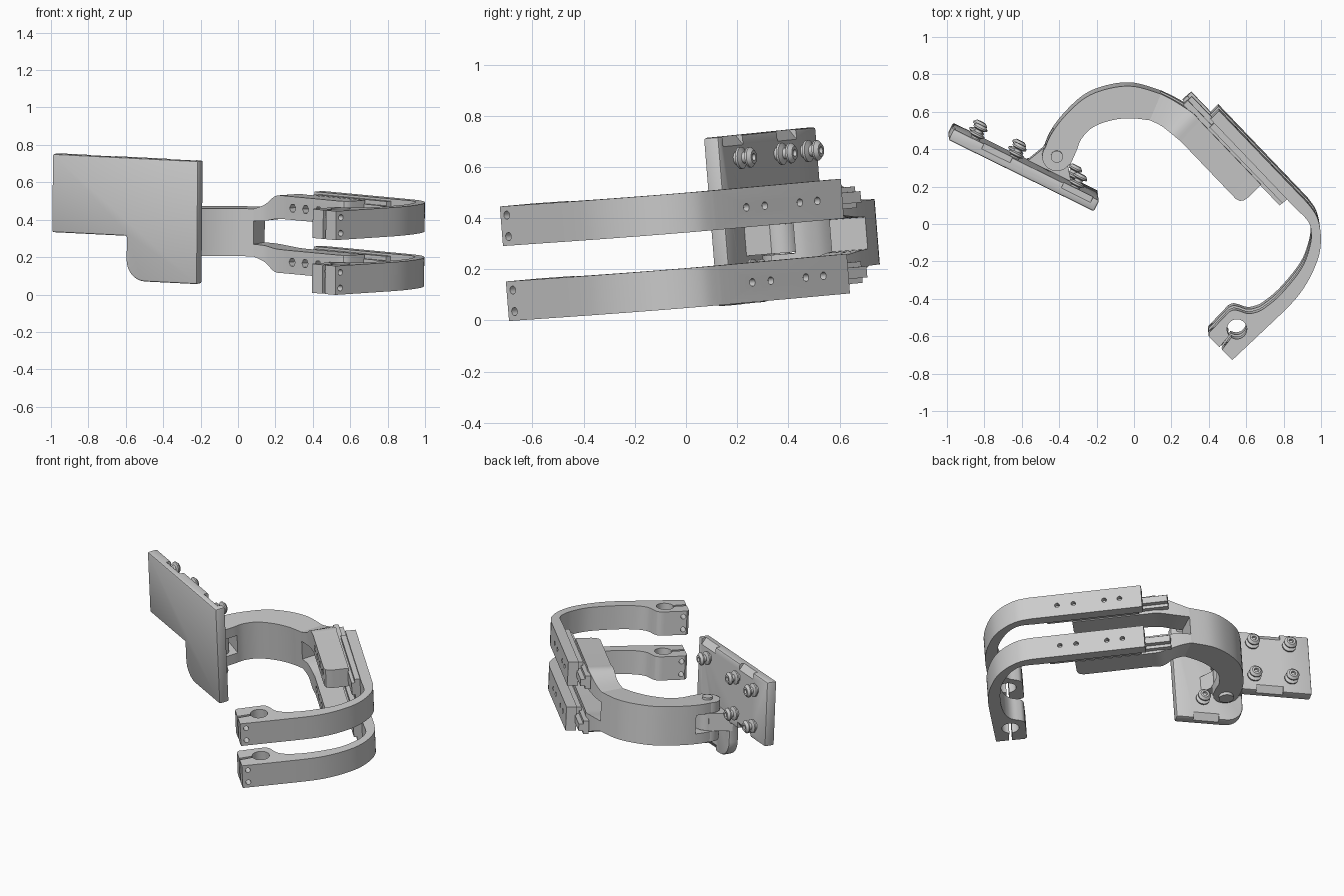
import bpy, bmesh, math
from mathutils import Matrix, Vector

if "Cube" in bpy.data.objects:
    bpy.data.objects.remove(bpy.data.objects["Cube"])

MID = 0.2825                      # mid height of the bracket in its own frame
# whole bracket leans slightly
TILT = (Matrix.Translation((0, 0.04, 0.006)) @ Matrix.Rotation(math.radians(4.6), 4, 'X')
        @ Matrix.Rotation(math.radians(0.6), 4, 'Y'))


def finish(name, bm, frame=None):
    if frame:
        bm.transform(frame)
    bmesh.ops.recalc_face_normals(bm, faces=bm.faces)
    me = bpy.data.meshes.new(name)
    bm.to_mesh(me)
    bm.free()
    ob = bpy.data.objects.new(name, me)
    bpy.context.collection.objects.link(ob)
    return ob


def skin(name, rings, frame=None):
    """Solid through a row of equal-sized closed rings."""
    bm = bmesh.new()
    vs = [[bm.verts.new(p) for p in r] for r in rings]
    n = len(rings[0])
    for a, b in zip(vs, vs[1:]):
        for i in range(n):
            j = (i + 1) % n
            bm.faces.new((a[i], a[j], b[j], b[i]))
    bm.faces.new(vs[0])
    bm.faces.new(vs[-1])
    return finish(name, bm, frame)


def prism(name, pts, lo, hi, frame=None):
    return skin(name, [[(x, y, z) for x, y in pts] for z in (lo, hi)], frame)


def lathe(name, prof, frame, n=28):
    return skin(name, [[(r * math.cos(6.28319 * i / n), r * math.sin(6.28319 * i / n), h)
                        for i in range(n)] for r, h in prof], frame)


def rod(name, p, q, r, n=28):
    p, q = Vector(p), Vector(q)
    d = q - p
    m = Matrix.Translation(p) @ d.to_track_quat('Z', 'Y').to_matrix().to_4x4()
    return lathe(name, [(r, 0), (r, d.length)], m, n)


def smooth(pts, n=5):
    """Catmull-Rom through tuples of any size."""
    p = [pts[0]] + list(pts) + [pts[-1]]
    out = []
    for a, b, c, d in zip(p, p[1:], p[2:], p[3:]):
        for k in range(n):
            t = k / n
            out.append(tuple(.5 * (2 * B + (C - A) * t + (2 * A - 5 * B + 4 * C - D) * t * t
                             + (3 * B - A - 3 * C + D) * t ** 3) for A, B, C, D in zip(a, b, c, d)))
    return out + [tuple(pts[-1])]


def cut(ob, cutters):
    """Apply bevels and subtract the cutters, then remove them."""
    for c in cutters:
        m = ob.modifiers.new('cut', 'BOOLEAN')
        m.object, m.solver = c, 'EXACT'
    bpy.context.view_layer.update()
    ev = ob.evaluated_get(bpy.context.evaluated_depsgraph_get())
    me = bpy.data.meshes.new_from_object(ev)
    ob.modifiers.clear()
    ob.data = me
    for c in cutters:
        bpy.data.objects.remove(c)


def bevel(ob, w):
    m = ob.modifiers.new('bevel', 'BEVEL')
    m.width, m.segments, m.limit_method = w, 2, 'ANGLE'
    m.angle_limit = math.radians(50)


def S(s, t):
    """Slide frame: s along the straight run of the arm, t inwards."""
    return (0.45 + 0.69 * s - 0.724 * t, 0.607 - 0.724 * s - 0.69 * t)


def sbox(name, s0, s1, t0, t1, lo, hi):
    return prism(name, [S(s0, t0), S(s1, t0), S(s1, t1), S(s0, t1)], lo, hi)


# --- hooked arms with split tube clamps, and their slide rails
outer = [(0.45, 0.607)] + smooth([(0.925, 0.109), (0.972, 0.04), (0.993, -0.05), (0.988, -0.15), (0.957, -0.243),
                                  (0.905, -0.34), (0.834, -0.43), (0.70, -0.56)]) + [(0.52, -0.73)]
hc = (0.545, -0.564)
a0 = math.radians(228)
key = [(0.465, -0.675)]
key += [(hc[0] + 0.053 * math.cos(a0 + g), hc[1] + 0.053 * math.sin(a0 + g))
        for g in [0.15 + i * (6.2832 - 0.3) / 30 for i in range(31)]]
key += [(0.451, -0.661)]
inner = [(0.395, -0.605), (0.395, -0.585), (0.49, -0.485)]
inner += smooth([(0.505, -0.47), (0.53, -0.461), (0.56, -0.467), (0.60, -0.480), (0.64, -0.476), (0.69, -0.453),
                 (0.78, -0.377), (0.888, -0.243), (0.933, -0.13), (0.943, -0.05), (0.925, 0.015), (0.858, 0.084)])
inner += [S(0, 0.065)]
q = 0.7071
for tag, lo in (('lower', 0.056), ('upper', 0.350)):
    hi, c = lo + 0.155, lo + 0.0775
    arm = prism(tag + '_arm', outer + key + inner, lo, hi)
    holes = [rod('hole', (*S(s, -0.03), c), (*S(s, 0.03), c), 0.015, 16) for s in (0.135, 0.23, 0.42, 0.52)]
    for dz in (-0.042, 0.042):
        holes.append(rod('hole', (0.545 + 0.03, -0.705 - 0.03, c + dz), (0.545 - 0.2, -0.705 + 0.2, c + dz), 0.016, 16))
    cut(arm, holes)
    sbox(tag + '_slide_guide', 0.03, 0.594, 0.06, 0.098, c - 0.065, c + 0.065)
    sbox(tag + '_rail_neck', -0.153, 0.2, 0.055, 0.088, c - 0.022, c + 0.022)
    rail = sbox(tag + '_rail', -0.153, 0.594, 0.084, 0.118, c - 0.042, c + 0.042)
    cut(rail, [rod('hole', (*S(-0.11, 0.03), c), (*S(-0.11, 0.15), c), 0.014, 16)])

# --- curved middle link: ears, body, then two forks ending in carriages
link = smooth([(-0.492, 0.36, -0.345, 0.31), (-0.455, 0.46, -0.312, 0.385), (-0.38, 0.565, -0.285, 0.45),
               (-0.262, 0.672, -0.222, 0.513), (-0.128, 0.722, -0.12, 0.550), (0, 0.73, -0.02, 0.56),
               (0.14, 0.69, 0.08, 0.549)], 6)


def band(name, secs):
    return skin(name, [[(x, y, lo), (x, y, hi), (u, v, hi), (u, v, lo)] for x, y, u, v, lo, hi in secs])


LO, HI = 0.155, 0.41
band('link_body', [s + (LO, HI) for s in link[8:]])
hinge = (-0.417, 0.355)
for tag, lo, hi in (('lower', LO, 0.222), ('upper', 0.343, HI)):
    band(tag + '_hinge_ear', [s + (lo, hi) for s in link[:9]])
    rod(tag + '_hinge_knuckle', (*hinge, lo), (*hinge, hi), 0.078, 40)

fork = smooth([(0.14, 0.69, 0.08, 0.549, 0.345, 0.41), (0.21, 0.655, 0.14, 0.522, 0.349, 0.437),
               (*S(-0.09, 0.112), *S(-0.085, 0.27), 0.362, 0.486),
               (*S(-0.03, 0.112), *S(-0.02, 0.262), 0.365, 0.49)], 5)
fork += [(*S(a, 0.112), *S(b, t), 0.365, 0.49) for a, b, t in
         ((0.40, 0.405, 0.262), (0.42, 0.428, 0.253), (0.434, 0.44, 0.235), (0.442, 0.444, 0.21))]
for tag, up in (('upper', True), ('lower', False)):
    secs = fork if up else [s[:4] + (2 * MID - s[5], 2 * MID - s[4]) for s in fork]
    ob = band(tag + '_fork_carriage', secs)
    c = 0.4275 if up else 2 * MID - 0.4275
    cut(ob, [rod('hole', (*S(s, 0.2), c), (*S(s, 0.3), c), 0.024, 6) for s in (0.04, 0.14, 0.24, 0.34)])

# --- hinge pin and the plate lug between the ears
rod('hinge_pin', (*hinge, 0.140), (*hinge, 0.425), 0.032)
rod('hinge_pin_foot', (*hinge, 0.135), (*hinge, LO), 0.045)
prism('plate_lug', [(-0.585, 0.315), (-0.47, 0.408), (-0.36, 0.315), (-0.335, 0.19)], 0.226, 0.339)
rod('plate_lug_barrel', (*hinge, 0.226), (*hinge, 0.339), 0.07, 40)

# --- mounting plate: frame is u along, w up, n out of the back
PF = Matrix(((0.897, 0, 0.443, -1.0), (-0.443, 0, 0.897, 0.468), (0, 1, 0, 0), (0, 0, 0, 1)))
corner = [(0.555 - 0.11 * math.cos(i * math.pi / 16), 0.15 - 0.11 * math.sin(i * math.pi / 16)) for i in range(9)]
plate = prism('mounting_plate', [(0, 0.70), (0, 0.28), (0.445, 0.28)] + corner + [(0.868, 0.04), (0.868, 0.70)],
              0, 0.066, PF)
bevel(plate, 0.01)
WF = PF @ Matrix(((0, 0, 1, 0), (1, 0, 0, 0), (0, 1, 0, 0), (0, 0, 0, 1)))
notches = []
for u0, u1, w, d in ((0.18, 0.35, 0.70, 1), (0.655, 0.83, 0.70, 1), (0.18, 0.35, 0.28, -1), (0.60, 0.76, 0.04, -1)):
    notches.append(prism('notch', [(w - 0.045 * d, 0.07), (w + 0.01 * d, 0.07), (w + 0.01 * d, 0.028)], u0, u1, WF))
cut(plate, notches)

# --- mushroom studs on the back of the plate
stud = [(0.026, 0), (0.026, 0.014), (0.043, 0.022), (0.043, 0.032), (0.022, 0.040), (0.022, 0.054),
        (0.040, 0.062), (0.040, 0.070), (0.026, 0.084), (0.014, 0.084), (0.012, 0.070)]
for i, (u, w) in enumerate(((0.13, 0.61), (0.363, 0.61), (0.725, 0.61), (0.13, 0.375), (0.363, 0.375), (0.70, 0.17))):
    lathe('stud_%d' % (i + 1), stud, PF @ Matrix.Translation((u, w, 0.06)))

# --- lean everything and shade
for ob in bpy.context.collection.objects:
    ob.data.transform(TILT)
    ob.select_set(True)
    bpy.context.view_layer.objects.active = ob
bpy.ops.object.shade_smooth_by_angle(angle=math.radians(30))
